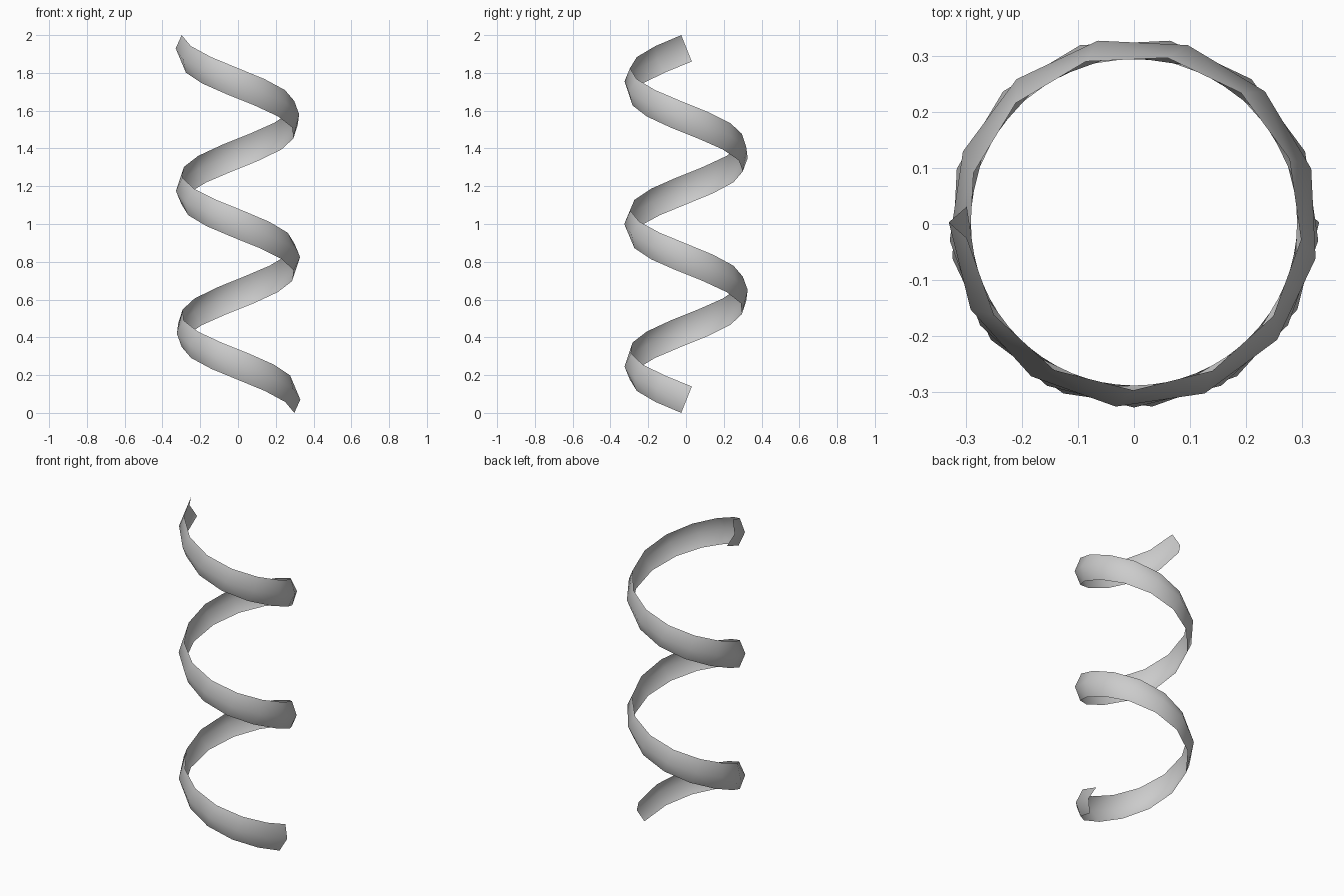
import bpy, bmesh
from math import sin, cos, pi
from mathutils import Vector

if "Cube" in bpy.data.objects:
    bpy.data.objects.remove(bpy.data.objects["Cube"])

STEPS = 32            # segments along the coil
TURNS = 2.5           # clockwise seen from above
Z0, RISE = 0.07, 1.86
SHIFT_Y = 0.003       # centres the coil on y = 0

# Ribbon cross-section, a shallow outward V: (radial, tangential, height)
PROFILE = [(0.298, -0.028, -0.07), (0.33, 0.0, 0.0), (0.298, 0.028, 0.07)]

bm = bmesh.new()
rows = []
for i in range(STEPS + 1):
    t = i / STEPS
    a = -2 * pi * TURNS * t
    radial = Vector((cos(a), sin(a), 0))
    tangent = Vector((-sin(a), cos(a), 0))
    base = Vector((0, SHIFT_Y, Z0 + RISE * t))
    rows.append([bm.verts.new(base + radial * r + tangent * s + Vector((0, 0, h)))
                 for r, s, h in PROFILE])

# Skin neighbouring cross-sections, normals outward
for r0, r1 in zip(rows, rows[1:]):
    for j in range(len(PROFILE) - 1):
        f = bm.faces.new((r0[j], r0[j + 1], r1[j + 1], r1[j]))
        f.smooth = True
bm.normal_update()
bm.faces.ensure_lookup_table()
c = bm.faces[0].calc_center_median()
if bm.faces[0].normal.dot(Vector((c.x, c.y, 0))) < 0:
    bmesh.ops.reverse_faces(bm, faces=bm.faces[:])

mesh = bpy.data.meshes.new("spiral_ribbon")
bm.to_mesh(mesh)
bm.free()
bpy.context.collection.objects.link(bpy.data.objects.new("spiral_ribbon", mesh))
